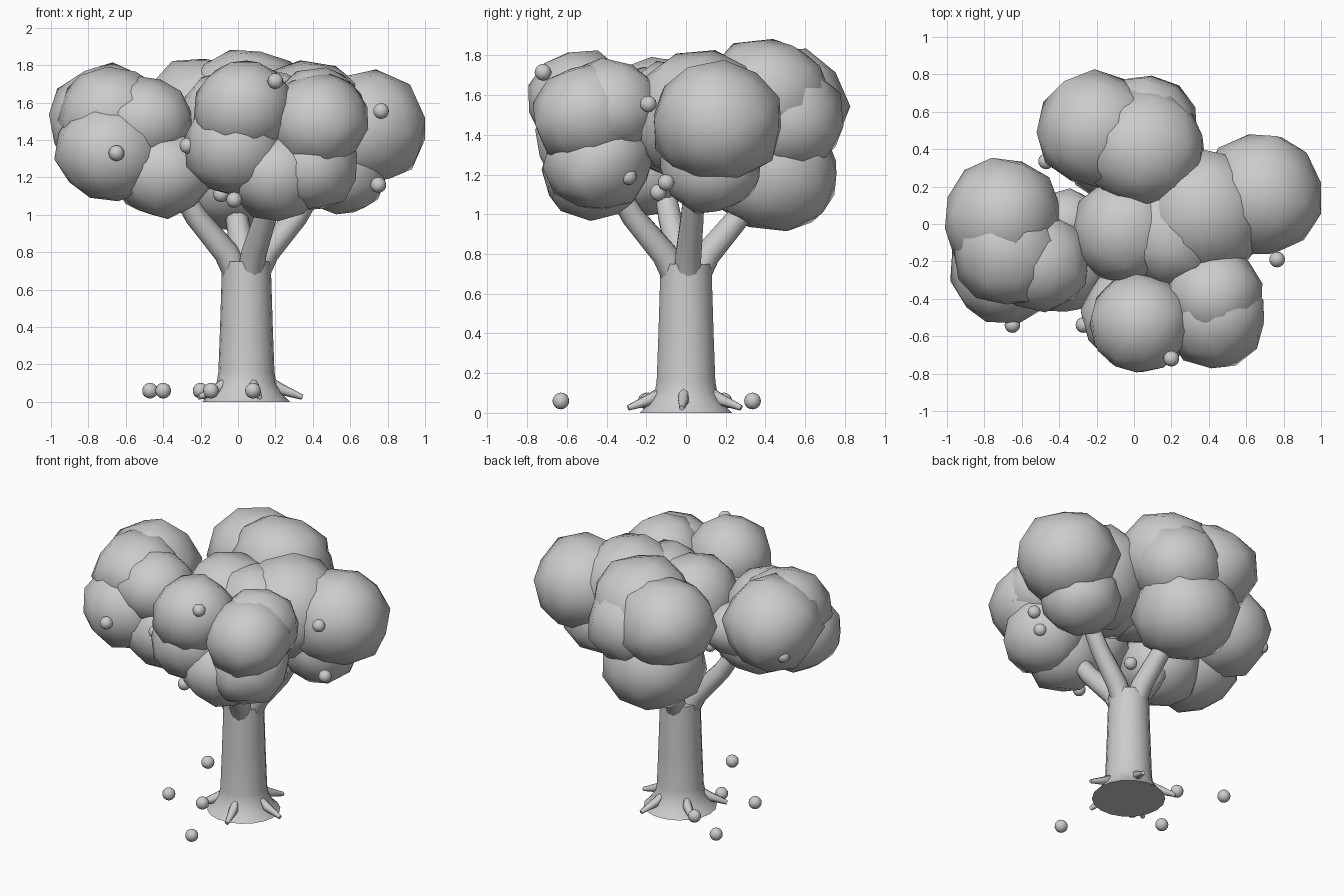
import bpy, bmesh, math, random
from mathutils import Vector, Matrix, Euler

if "Cube" in bpy.data.objects:
    bpy.data.objects.remove(bpy.data.objects["Cube"])

random.seed(4)


def material(name, rgb):
    m = bpy.data.materials.new(name)
    m.diffuse_color = (*rgb, 1)
    m.use_nodes = True
    m.node_tree.nodes["Principled BSDF"].inputs["Base Color"].default_value = m.diffuse_color
    return m


GREY = material("light grey", (0.6, 0.6, 0.6))


def finish(bm, name, mat, angle=60):
    bmesh.ops.recalc_face_normals(bm, faces=bm.faces)
    me = bpy.data.meshes.new(name)
    bm.to_mesh(me)
    bm.free()
    me.materials.append(mat)
    ob = bpy.data.objects.new(name, me)
    bpy.context.collection.objects.link(ob)
    bpy.ops.object.select_all(action='DESELECT')
    ob.select_set(True)
    bpy.context.view_layer.objects.active = ob
    bpy.ops.object.shade_smooth_by_angle(angle=math.radians(angle))
    return ob


def tube(name, path, radii, sides, mat):
    """Closed round tube through the path points."""
    bm = bmesh.new()
    pts = [Vector(p) for p in path]
    rings = []
    for i, p in enumerate(pts):
        d = pts[min(i + 1, len(pts) - 1)] - pts[max(i - 1, 0)]
        rot = Vector((0, 0, 1)).rotation_difference(d.normalized())
        ring = []
        for k in range(sides):
            a = 2 * math.pi * k / sides
            v = Vector((math.cos(a), math.sin(a), 0)) * radii[i]
            ring.append(bm.verts.new(p + rot @ v))
        rings.append(ring)
    for a, b in zip(rings, rings[1:]):
        for k in range(sides):
            j = (k + 1) % sides
            bm.faces.new((a[k], a[j], b[j], b[k]))
    bm.faces.new(rings[0])
    bm.faces.new(rings[-1])
    return finish(bm, name, mat)


# trunk with flared foot
TX = 0.045
tube("trunk", [(TX, 0, z) for z in (0, 0.04, 0.1, 0.16, 0.4, 0.75)],
     [0.235, 0.195, 0.16, 0.15, 0.141, 0.13], 18, GREY)

# roots around the foot
for i in range(5):
    a = math.radians(72 * i - 4)
    c, s = math.cos(a), math.sin(a)
    tube(f"root_{i + 1}", [(TX + c * r, s * r, z) for r, z in
                           ((0.13, 0.11), (0.19, 0.065), (0.3, 0.025))],
         [0.022, 0.03, 0.014], 6, GREY)

# main branches spreading from the trunk top
for i, (dx, dy) in enumerate([(-0.42, -0.13), (0.16, -0.42), (0.42, 0.05), (-0.08, 0.42)]):
    tube(f"branch_{i + 1}",
         [(TX + dx * t, dy * t, z) for t, z in
          ((0.1, 0.66), (0.26, 0.8), (0.64, 0.99), (1.05, 1.28))],
         [0.07, 0.068, 0.06, 0.05], 10, GREY)

# leaf clumps: x, y, z, radius
CLUMPS = {
    "left": [(-0.68, -0.24, 1.34, .285), (-0.67, -0.15, 1.53, .28),
             (-0.7, 0.04, 1.5, .31), (-0.5, -0.2, 1.5, .25),
             (-0.4, -0.22, 1.23, .255), (-0.36, 0.0, 1.36, .18)],
    "front": [(0.03, -0.53, 1.57, .26), (0.43, -0.5, 1.5, .265),
              (0.2, -0.46, 1.21, .25), (-0.01, -0.48, 1.36, .265),
              (0.43, -0.38, 1.54, .25), (0.38, -0.44, 1.27, .26)],
    "right": [(0.68, 0.16, 1.46, .32), (0.55, 0.12, 1.25, .25),
              (0.36, 0.06, 1.49, .34)],
    "middle": [(-0.04, -0.03, 1.5, .28), (0.2, -0.05, 1.48, .3)],
    "back": [(0.05, 0.41, 1.59, .31), (-0.2, 0.5, 1.55, .3),
             (-0.06, 0.44, 1.22, .325), (0.06, 0.51, 1.48, .28)],
}
for side, blobs in CLUMPS.items():
    for i, (x, y, z, r) in enumerate(blobs):
        bm = bmesh.new()
        bmesh.ops.create_icosphere(bm, subdivisions=2, radius=r * 1.03)
        for v in bm.verts:
            v.co *= random.uniform(0.95, 1.05)
        rot = Euler([random.uniform(0, 6) for _ in range(3)]).to_matrix().to_4x4()
        bm.transform(Matrix.Translation((x, y, z)) @ Matrix.Diagonal((1.02, 1.02, 0.96, 1)) @ rot)
        finish(bm, f"{side}_leaf_clump_{i + 1}", GREY)

# fruit hanging in the crown and lying on the ground
HANGING = [(-0.65, -0.54, 1.33), (0.2, -0.72, 1.715), (0.765, -0.19, 1.555),
           (0.75, -0.1, 1.16), (0.54, -0.29, 1.19), (-0.27, -0.54, 1.37),
           (-0.02, -0.57, 1.08), (-0.09, -0.14, 1.11), (-0.9, 0.2, 1.38),
           (0.35, 0.28, 1.33)]
FALLEN = [(-0.47, 0.335, 0.06), (-0.4, -0.2, 0.06), (-0.145, -0.19, 0.06),
          (-0.2, 0.19, 0.06), (0.08, -0.63, 0.06)]
for kind, spots in (("hanging", HANGING), ("fallen", FALLEN)):
    for i, p in enumerate(spots):
        bm = bmesh.new()
        bmesh.ops.create_uvsphere(bm, u_segments=16, v_segments=10, radius=0.042)
        bm.transform(Matrix.Translation(p))
        finish(bm, f"{kind}_fruit_{i + 1}", GREY)
